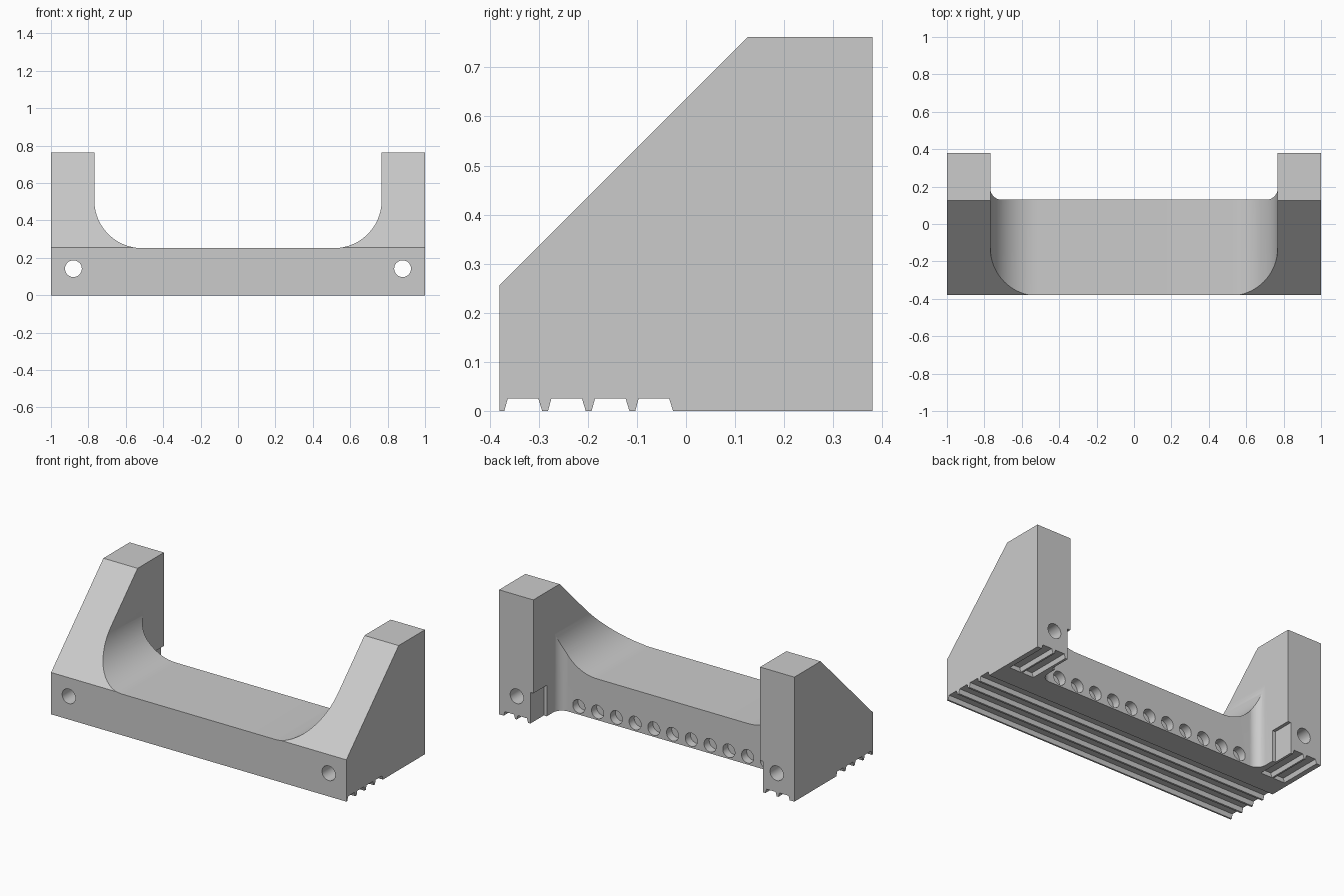
import bpy
import bmesh
from math import sin, cos, pi, radians
from mathutils import Vector

cube = bpy.data.objects.get("Cube")
if cube:
    bpy.data.objects.remove(cube, do_unlink=True)

HALF_Y, HEIGHT, FOOT_X, BACK_Y = 0.38, 0.762, 0.768, 0.13

grey = bpy.data.materials.new("plain grey")
grey.use_nodes = True
colour = (0.6, 0.6, 0.6, 1)
grey.diffuse_color = colour
grey.node_tree.nodes["Principled BSDF"].inputs["Base Color"].default_value = colour


def prism(name, points, axis, start, end):
    """Extrude a flat outline along one axis; the outline uses the other two in order."""
    def place(p, depth):
        co = list(p)
        co.insert("xyz".index(axis), depth)
        return Vector(co)
    bm = bmesh.new()
    face = bm.faces.new([bm.verts.new(place(p, start)) for p in points])
    new = bmesh.ops.extrude_face_region(bm, geom=[face])["geom"]
    shift = place((0, 0), end - start)
    bmesh.ops.translate(bm, vec=shift, verts=[v for v in new if isinstance(v, bmesh.types.BMVert)])
    bmesh.ops.recalc_face_normals(bm, faces=bm.faces)
    mesh = bpy.data.meshes.new(name)
    bm.to_mesh(mesh)
    bm.free()
    mesh.materials.append(grey)
    obj = bpy.data.objects.new(name, mesh)
    bpy.context.collection.objects.link(obj)
    return obj


def arc(cx, cz, r, a0, a1, steps=24):
    angles = [radians(a0 + (a1 - a0) * i / steps) for i in range(steps + 1)]
    return [(cx + r * cos(a), cz + r * sin(a)) for a in angles]


def circle(cx, cz, r, steps=32):
    return arc(cx, cz, r, 0, 360, steps)[:-1]


def box(x0, x1, y0, y1):
    return [(x0, y0), (x1, y0), (x1, y1), (x0, y1)]


def cut(target, cutter):
    mod = target.modifiers.new("cut", 'BOOLEAN')
    mod.operation = 'DIFFERENCE'
    mod.solver = 'EXACT'
    mod.object = cutter
    bpy.context.view_layer.objects.active = target
    bpy.ops.object.modifier_apply(modifier=mod.name)
    bpy.data.objects.remove(cutter, do_unlink=True)


# Side outline with sloped front and tapered grip grooves underneath
side = [(-HALF_Y, 0)]
for i in range(4):
    y = -0.37 + i * 0.1185 * 0.75
    side += [(y, 0), (y + 0.007, 0.026), (y + 0.069, 0.026), (y + 0.077, 0)]
side += [(HALF_Y, 0), (HALF_Y, HEIGHT), (0.126, HEIGHT), (-HALF_Y, 0.256)]
body = prism("cradle_body", side, "x", -1, 1)

# Rounded trough between the two uprights
r = 0.255
floor = 0.252
trough = arc(-FOOT_X + r, floor + r, r, 180, 270) + arc(FOOT_X - r, floor + r, r, 270, 360)
trough += [(FOOT_X, 1), (-FOOT_X, 1)]
cut(body, prism("trough_cutter", trough, "y", -1, 1))

# Open bay at the back with filleted corners
r = 0.06
bay = arc(-FOOT_X + r, BACK_Y + r, r, 180, 270, 12) + arc(FOOT_X - r, BACK_Y + r, r, 270, 360, 12)
bay += [(FOOT_X, 1), (-FOOT_X, 1)]
cut(body, prism("bay_cutter", bay, "z", -1, 2))

for s in (-1, 1):
    # Screw hole from front to back
    cut(body, prism("screw_cutter", circle(s * 0.88, 0.142, 0.045), "y", -1, 1))
    # Shallow notch on the inner rear edge of the foot
    notch = box(s * 0.7, s * (FOOT_X + 0.02), 0.25, 0.5)
    cut(body, prism("notch_cutter", notch, "z", -0.1, 0.19))
    # Lengthwise grooves under the foot
    for c in (0.842, 0.93):
        w = 0.031
        groove = [(s * c - w - 0.008, -0.001), (s * c - w, 0.026),
                  (s * c + w, 0.026), (s * c + w + 0.008, -0.001)]
        cut(body, prism("foot_groove_cutter", groove, "y", 0.11, 0.5))

# Row of round blind sockets in the rear wall
for i in range(-5, 6):
    cut(body, prism("socket_cutter", circle(i * 0.127, 0.05, 0.041), "y", BACK_Y - 0.05, BACK_Y + 0.1))

bpy.ops.object.select_all(action='DESELECT')
body.select_set(True)
bpy.context.view_layer.objects.active = body
bpy.ops.object.shade_smooth_by_angle(angle=radians(25))
